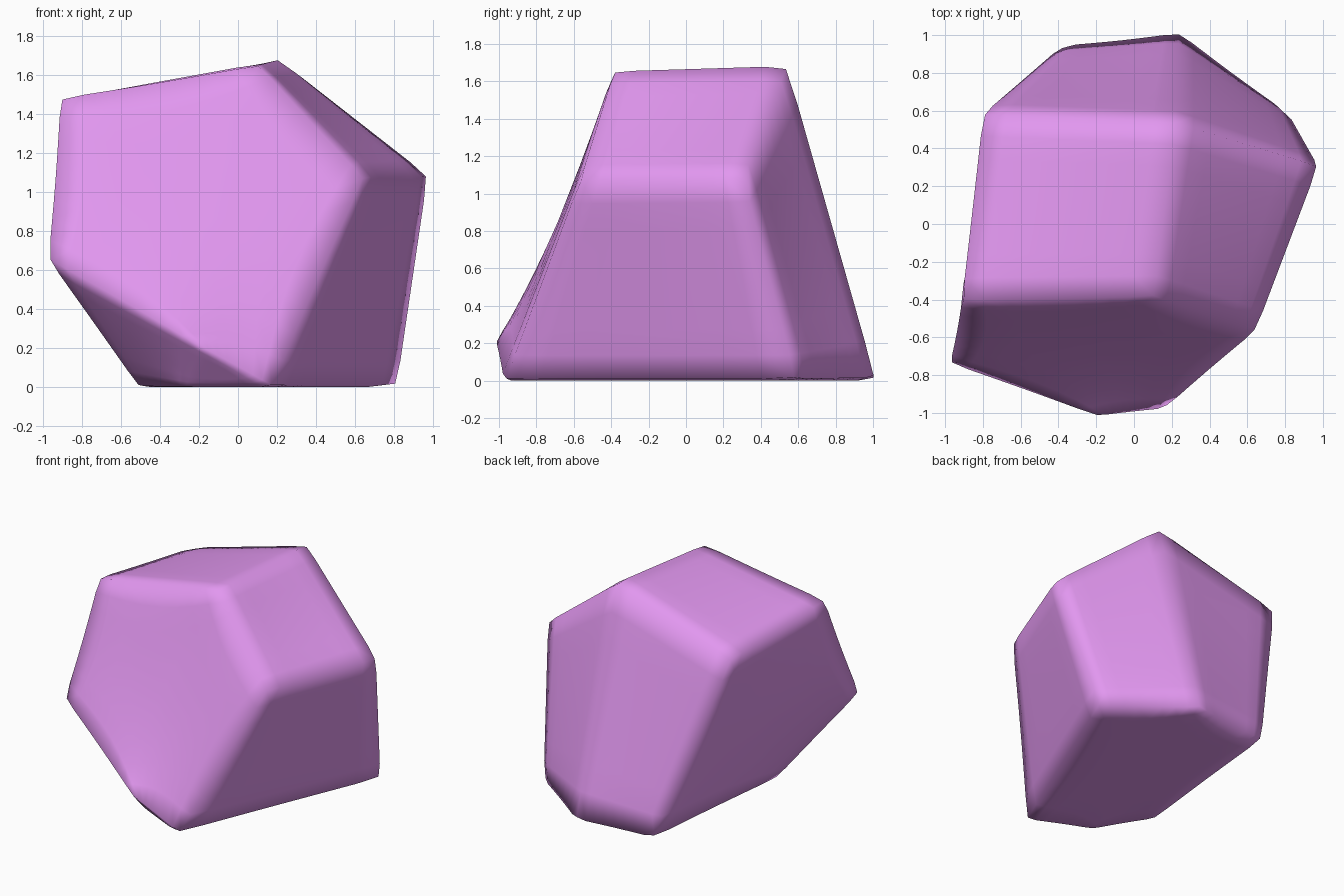
import bpy, bmesh

if "Cube" in bpy.data.objects:
    bpy.data.objects.remove(bpy.data.objects["Cube"])

# Key corners of the chipped boulder
corners = [
    (0.11, -0.39, 1.66), (0.22, 0.54, 1.69), (-0.81, 0.59, 1.38), (-0.92, -0.41, 1.49),  # top
    (0.65, -0.57, 1.08), (0.985, 0.31, 1.09), (-0.985, -0.74, 0.66),                     # waist
    (0.17, -0.98, 0.0), (0.825, 0.60, 0.0), (0.24, 1.02, 0.0), (-0.38, 0.96, 0.0),       # foot
    (-0.51, -0.39, 0.0),
    (-0.19, -1.02, 0.21), (-0.27, -0.77, 0.0),                # chipped front lower edge
]
facets = [
    (0, 3, 6, 12, 7, 4),   # front
    (2, 10, 11, 6, 3),     # left
    (6, 11, 13, 12),       # lower left
    (12, 13, 7),           # small chip
    (11, 10, 9, 8, 7, 13), # underside
    (4, 7, 8, 5),          # right
    (0, 4, 5, 1),          # upper right
    (0, 1, 2, 3),          # top
    (1, 5, 8, 9),          # back right
    (1, 9, 10, 2),         # back
]

bm = bmesh.new()
verts = [bm.verts.new(c) for c in corners]
for f in facets:
    bm.faces.new([verts[i] for i in f])
bmesh.ops.recalc_face_normals(bm, faces=bm.faces)

# Ridges stay mostly crisp, with soft shading across them
crease = bm.edges.layers.float.new("crease_edge")
for e in bm.edges:
    e[crease] = 0.52

mesh = bpy.data.meshes.new("boulder")
bm.to_mesh(mesh)
bm.free()
mesh.shade_smooth()
boulder = bpy.data.objects.new("boulder", mesh)
bpy.context.collection.objects.link(boulder)

sub = boulder.modifiers.new("soften", 'SUBSURF')
sub.levels = sub.render_levels = 3
sub.use_limit_surface = False

mat = bpy.data.materials.new("violet_stone")
mat.diffuse_color = (0.76, 0.31, 0.87, 1)
mat.use_nodes = True
mat.node_tree.nodes["Principled BSDF"].inputs["Base Color"].default_value = mat.diffuse_color
mesh.materials.append(mat)
